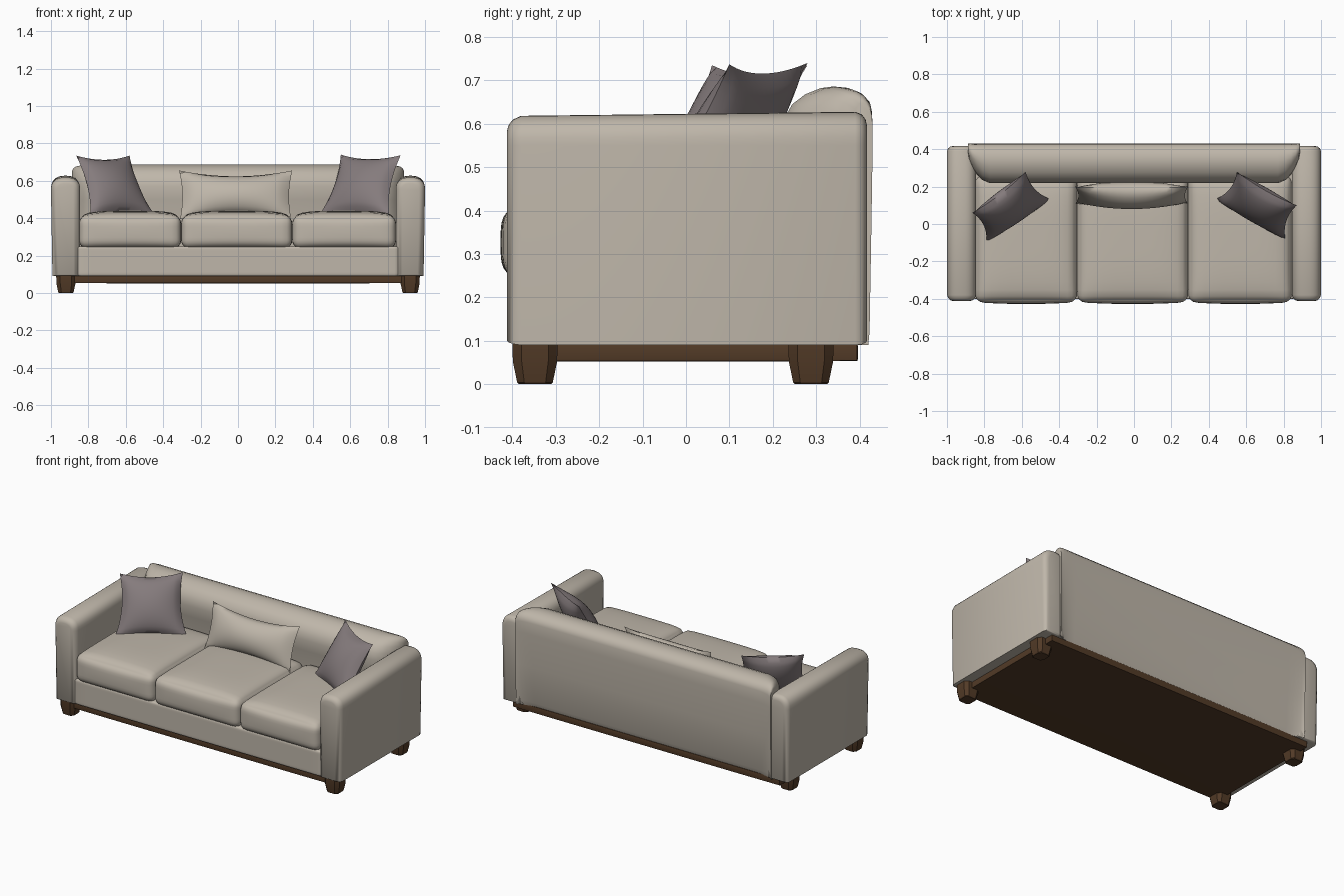
import bpy, bmesh, math
from mathutils import Vector

cube = bpy.data.objects.get("Cube")
if cube:
    bpy.data.objects.remove(cube, do_unlink=True)


def material(name, r, g, b):
    m = bpy.data.materials.new(name)
    m.use_nodes = True
    m.diffuse_color = (r, g, b, 1)
    m.node_tree.nodes["Principled BSDF"].inputs["Base Color"].default_value = (r, g, b, 1)
    return m


FABRIC = material("beige fabric", 0.52, 0.47, 0.40)
MAUVE = material("mauve fabric", 0.235, 0.20, 0.205)
WOOD = material("dark wood", 0.085, 0.043, 0.02)


def finish(name, bm, mat, angle=40):
    bmesh.ops.recalc_face_normals(bm, faces=bm.faces)
    mesh = bpy.data.meshes.new(name)
    bm.to_mesh(mesh)
    bm.free()
    mesh.materials.append(mat)
    ob = bpy.data.objects.new(name, mesh)
    bpy.context.collection.objects.link(ob)
    bpy.ops.object.select_all(action='DESELECT')
    ob.select_set(True)
    bpy.context.view_layer.objects.active = ob
    bpy.ops.object.shade_smooth_by_angle(angle=math.radians(angle))
    return ob


def loft(name, rings, mat, angle=40):
    """Skin a list of equal-length point rings and cap both ends."""
    bm = bmesh.new()
    rows = [[bm.verts.new(p) for p in ring] for ring in rings]
    n = len(rows[0])
    for a, b in zip(rows, rows[1:]):
        for i in range(n):
            j = (i + 1) % n
            bm.faces.new((a[i], a[j], b[j], b[i]))
    bm.faces.new(rows[0])
    bm.faces.new(rows[-1])
    return finish(name, bm, mat, angle)


def soft_box(name, lo, hi, radius, mat, crown=0.0, cuts=14):
    """Rounded box whose top and front may swell like a stuffed cushion."""
    lo, hi = Vector(lo), Vector(hi)
    mid, half = (lo + hi) / 2, (hi - lo) / 2
    bm = bmesh.new()
    bmesh.ops.create_cube(bm, size=2)
    bmesh.ops.subdivide_edges(bm, edges=bm.edges[:], cuts=cuts, use_grid_fill=True)
    for v in bm.verts:
        t = Vector([math.copysign(1 - max(0, 1 - abs(c)) ** 1.8, c) for c in v.co])
        p = Vector([t[k] * half[k] for k in range(3)])
        inner = Vector([max(radius - half[k], min(half[k] - radius, p[k])) for k in range(3)])
        d = p - inner
        if d.length > 1e-6:
            p = inner + d.normalized() * radius
        if t.z > 0:
            p.z += crown * (1 - t.x ** 4) * (1 - t.y ** 4) * t.z
        if t.y < 0:
            p.y += 0.4 * crown * (1 - t.x ** 2) * (1 - t.z ** 2) * t.y
        v.co = mid + p
    return finish(name, bm, mat, 60)


def pillow(name, corners, puff, pinch_u, pinch_v, mat):
    """Stuffed pillow from its corners: bottom left, bottom right, top left, top right."""
    bl, br, tl, tr = [Vector(c) for c in corners]
    normal = (br - bl).cross(tl - bl).normalized()
    bm = bmesh.new()
    for side in (-1, 1):
        made = bmesh.ops.create_grid(bm, x_segments=16, y_segments=16, size=1)
        for vert in made["verts"]:
            u, v = vert.co.x, vert.co.y
            swell = max(0, (1 - u * u) * (1 - v * v)) ** 0.6
            s = (1 + u * (1 - pinch_u * (1 - v * v))) / 2
            t = (1 + v * (1 - pinch_v * (1 - u * u))) / 2
            p = bl.lerp(br, s).lerp(tl.lerp(tr, s), t)
            vert.co = p + normal * side * puff * swell
    bmesh.ops.remove_doubles(bm, verts=bm.verts[:], dist=0.0005)
    return finish(name, bm, mat, 70)


# Arms: round-topped section swept from front to back
def arm_ring(side, y, inset):
    cx, half, spring = 0.922, 0.078 - inset, 0.55
    rise = 0.068 + 0.012 * (y + 0.4) - inset
    pts = [(cx + half - 0.008, 0.09 + inset * 0.3)]
    for k in range(17):
        a = math.pi * k / 16
        c, s = math.cos(a), math.sin(a)
        pts.append((cx + half * math.copysign(abs(c) ** 0.8, c), spring + rise * s ** 0.8))
    pts.append((cx - half + 0.003, 0.09 + inset * 0.3))
    return [(side * x, y, z) for x, z in pts]


ARM_STATIONS = [(-0.412, 0.032), (-0.408, 0.019), (-0.398, 0.008), (-0.38, 0),
                (0, 0), (0.39, 0), (0.405, 0.006), (0.414, 0.018), (0.417, 0.032)]
for side, label in ((1, "left"), (-1, "right")):
    loft(label + "_arm", [arm_ring(side, y, i) for y, i in ARM_STATIONS], FABRIC, 50)

# Backrest: rolled-top section, tapering at both ends
BACK = [(0.39, 0.09), (0.402, 0.12), (0.418, 0.35), (0.43, 0.56), (0.428, 0.63), (0.422, 0.652),
        (0.40, 0.672), (0.37, 0.683), (0.34, 0.686), (0.31, 0.682), (0.275, 0.668),
        (0.245, 0.645), (0.225, 0.61), (0.218, 0.57), (0.225, 0.50), (0.25, 0.40), (0.25, 0.09)]


def back_ring(x, depth, drop):
    return [(x, 0.43 + (y - 0.43) * depth, z - drop * max(0, z - 0.4) / 0.28) for y, z in BACK]


ENDS = [(0.888, 0.25, 0.035), (0.882, 0.42, 0.02), (0.865, 0.6, 0.009),
        (0.84, 0.78, 0.004), (0.81, 0.92, 0.001), (0.77, 1, 0)]
stations = [(-x, d, h) for x, d, h in ENDS] + ENDS[::-1]
loft("backrest", [back_ring(*s) for s in stations], FABRIC, 50)

# Seat base and three seat cushions
soft_box("seat_base", (-0.86, -0.402, 0.09), (0.86, 0.38, 0.25), 0.012, FABRIC)
for label, x0, x1 in (("right", -0.85, -0.304), ("middle", -0.304, 0.29), ("left", 0.29, 0.845)):
    soft_box(label + "_seat_cushion", (x0, -0.418, 0.238), (x1, 0.26, 0.415), 0.045,
             FABRIC, crown=0.025)

# Throw pillows
pillow("middle_pillow", [(-0.31, 0.11, 0.395), (0.285, 0.11, 0.395),
                         (-0.315, 0.20, 0.655), (0.29, 0.20, 0.655)], 0.072, 0.05, 0.24, FABRIC)
pillow("right_pillow", [(-0.79, -0.10, 0.41), (-0.44, 0.13, 0.41),
                        (-0.865, 0.06, 0.735), (-0.58, 0.28, 0.735)], 0.07, 0.14, 0.14, MAUVE)
pillow("left_pillow", [(0.43, 0.13, 0.41), (0.81, -0.09, 0.41),
                       (0.55, 0.28, 0.74), (0.87, 0.10, 0.737)], 0.07, 0.14, 0.14, MAUVE)

# Wooden plinth
soft_box("plinth", (-0.93, -0.385, 0.052), (0.93, 0.396, 0.094), 0.005, WOOD, cuts=3)


# Legs: tapered blocks with chamfered corners
def leg_ring(cx, cy, half, z):
    c = half * 0.6
    outline = [(half, -c), (half, c), (c, half), (-c, half),
               (-half, c), (-half, -c), (-c, -half), (c, -half)]
    return [(cx + x, cy + y, z) for x, y in outline]


for side, label in ((1, "left"), (-1, "right")):
    for end, y in (("front", -0.348), ("back", 0.288)):
        loft(end + "_" + label + "_leg",
             [leg_ring(side * 0.92, y, h, z) for h, z in
              ((0.037, 0), (0.041, 0.004), (0.051, 0.052), (0.052, 0.094))], WOOD, 25)
